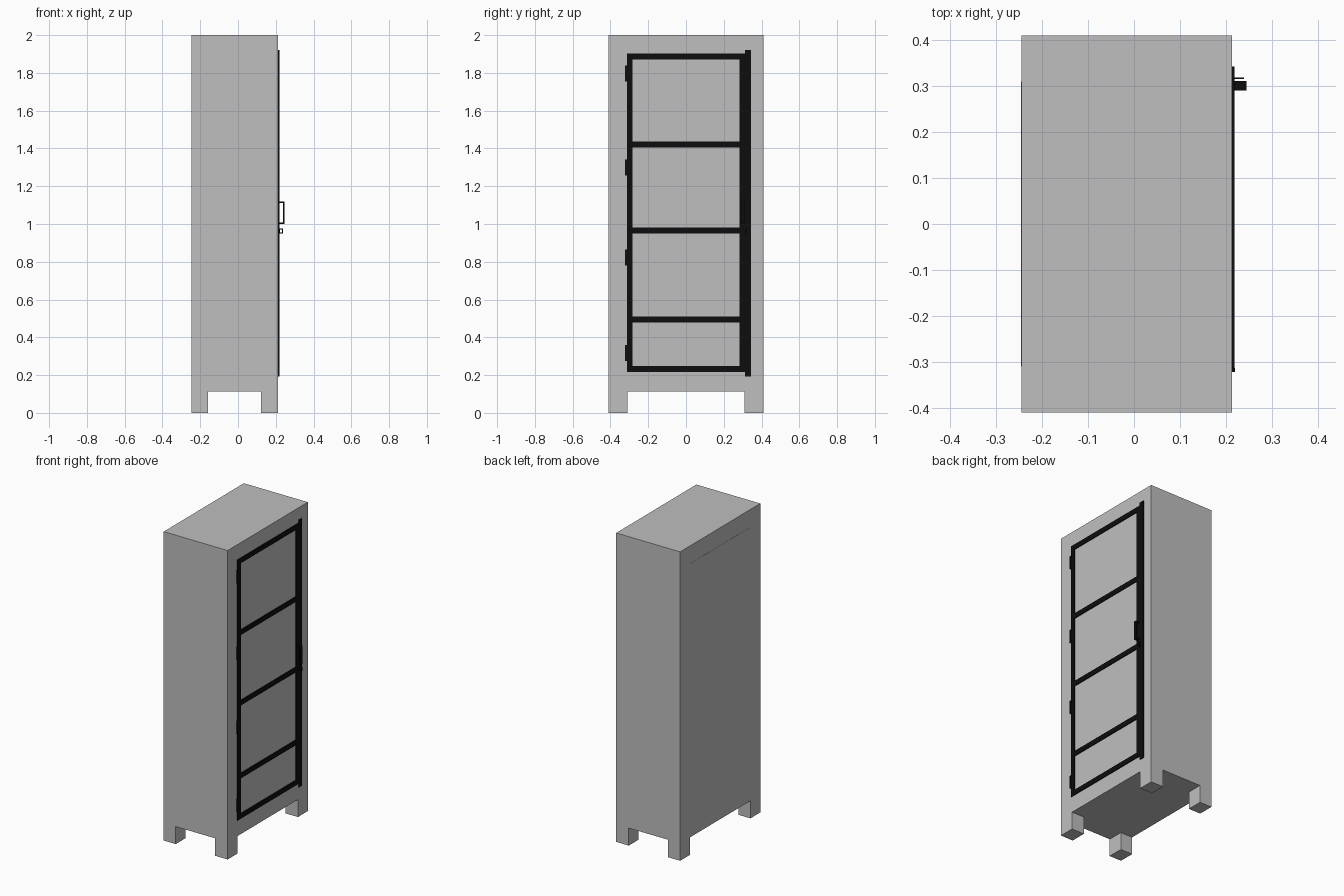
import bpy
import bmesh
import math
from mathutils import Matrix, Vector

if "Cube" in bpy.data.objects:
    bpy.data.objects.remove(bpy.data.objects["Cube"])


def material(name, color):
    m = bpy.data.materials.new(name)
    m.diffuse_color = (*color, 1)
    m.use_nodes = True
    m.node_tree.nodes["Principled BSDF"].inputs["Base Color"].default_value = m.diffuse_color
    return m


GREY = material("cabinet grey", (0.52, 0.52, 0.52))
BLACK = material("black metal", (0.004, 0.004, 0.004))


def boxes(name, mat, spans):
    """One object made of boxes given as (x0, x1, y0, y1, z0, z1)."""
    bm = bmesh.new()
    for x0, x1, y0, y1, z0, z1 in spans:
        centre = Vector((x0 + x1, y0 + y1, z0 + z1)) / 2
        size = Matrix.Diagonal((x1 - x0, y1 - y0, z1 - z0, 1))
        bmesh.ops.create_cube(bm, size=1, matrix=Matrix.Translation(centre) @ size)
    mesh = bpy.data.meshes.new(name)
    bm.to_mesh(mesh)
    bm.free()
    mesh.materials.append(mat)
    ob = bpy.data.objects.new(name, mesh)
    bpy.context.collection.objects.link(ob)
    return ob


XB, XF, Y, LEG = -0.245, 0.213, 0.41, 0.113   # back, door side, half width, leg height
DOOR = 0.219                                  # outer face of the door trim

# Cabinet body and thin back panel
boxes("cabinet_body", GREY, [(XB, XF, -Y, Y, LEG, 2.0)])
boxes("back_panel", GREY, [(XB - 0.001, XB + 0.005, -0.31, 0.31, 0.22, 1.885)])

# Four square legs
for side, s in (("left", -1), ("right", 1)):
    y0, y1 = sorted((s * 0.309, s * Y))
    boxes(f"back_{side}_leg", GREY, [(XB, -0.159, y0, y1, 0, LEG)])
    boxes(f"front_{side}_leg", GREY, [(0.123, XF, y0, y1, 0, LEG)])

# Door trim: two stiles and five rails
rails = [1.887, 1.422, 0.966, 0.494, 0.233]
boxes("door_stiles", BLACK, [(XF, DOOR, y, y + 0.031, 0.217, 1.903)
                             for y in (-0.313, 0.282)])
boxes("door_rails", BLACK, [(XF, DOOR, -0.282, 0.282, z - 0.016, z + 0.016)
                            for z in rails])
# Taller closing strip beside the door
boxes("closing_strip", BLACK, [(XF, DOOR, 0.313, 0.343, 0.192, 1.922)])

# Hinges
boxes("hinges", BLACK, [(XF, DOOR + 0.001, -0.322, -0.313, z - 0.042, z + 0.042)
                        for z in (1.797, 1.300, 0.823, 0.318)])

# Bracket handle
boxes("door_handle", BLACK, [
    (0.237, 0.245, 0.290, 0.311, 1.0, 1.119),
    (DOOR, 0.237, 0.290, 0.311, 1.0, 1.008),
    (DOOR, 0.237, 0.290, 0.311, 1.111, 1.119)])

# Key with a ring-shaped grip
boxes("key_ring", BLACK, [
    (DOOR, 0.239, 0.315, 0.319, 0.949, 0.954),
    (DOOR, 0.239, 0.315, 0.319, 0.970, 0.975),
    (0.234, 0.239, 0.315, 0.319, 0.954, 0.970),
    (DOOR, 0.223, 0.315, 0.319, 0.954, 0.970)])
